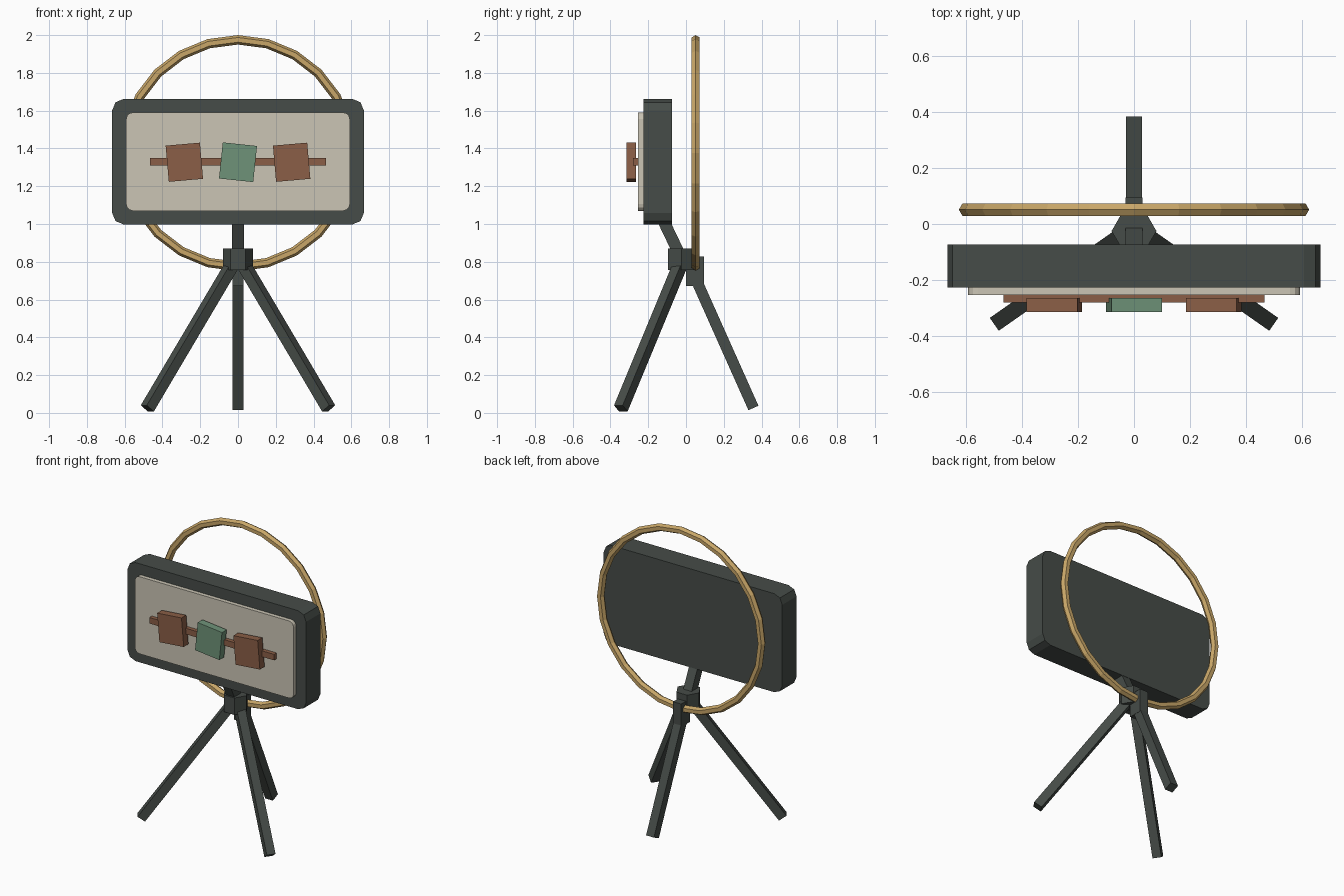
import bpy
import bmesh
import math
from mathutils import Matrix, Vector

old = bpy.data.objects.get("Cube")
if old:
    bpy.data.objects.remove(old, do_unlink=True)


def material(name, rgb):
    """Flat colour from 0-255 display values."""
    linear = [((c / 255 + 0.055) / 1.055) ** 2.4 for c in rgb] + [1]
    mat = bpy.data.materials.new(name)
    mat.use_nodes = True
    mat.diffuse_color = linear
    mat.node_tree.nodes["Principled BSDF"].inputs["Base Color"].default_value = linear
    return mat


charcoal = material("charcoal", (70, 76, 72))
cream = material("cream", (203, 197, 181))
brown = material("brown", (139, 95, 71))
green = material("green", (110, 146, 120))
gold = material("gold", (200, 166, 104))


def finish(name, bm, mat):
    mesh = bpy.data.meshes.new(name)
    bmesh.ops.recalc_face_normals(bm, faces=bm.faces)
    bm.to_mesh(mesh)
    bm.free()
    mesh.materials.append(mat)
    obj = bpy.data.objects.new(name, mesh)
    bpy.context.collection.objects.link(obj)
    return obj


def box(name, centre, size, mat, tilt=0, radius=0, segments=1):
    """Box, optionally rolled about y and with rounded front corners."""
    bm = bmesh.new()
    bmesh.ops.create_cube(bm, size=1, matrix=Matrix.Diagonal((*size, 1)))
    if radius:
        edges = [e for e in bm.edges
                 if abs(e.verts[0].co.y - e.verts[1].co.y) > size[1] / 2]
        bmesh.ops.bevel(bm, geom=edges, offset=radius, segments=segments,
                        profile=0.5, affect='EDGES')
    obj = finish(name, bm, mat)
    obj.location = centre
    obj.rotation_euler.y = math.radians(tilt)
    return obj


def beam(name, start, end, width, mat):
    """Square bar between two points."""
    start, end = Vector(start), Vector(end)
    axis = end - start
    bm = bmesh.new()
    bmesh.ops.create_cube(bm, size=1, matrix=Matrix.Diagonal((width, width, axis.length, 1)))
    obj = finish(name, bm, mat)
    obj.location = (start + end) / 2
    obj.rotation_euler = axis.to_track_quat('Z', 'Y').to_euler()
    return obj


# Display panel
box("panel_case", (0, -0.15, 1.33), (1.332, 0.152, 0.664), charcoal, radius=0.06, segments=2)
box("panel_face", (0, -0.236, 1.33), (1.184, 0.034, 0.52), cream, radius=0.035, segments=3)

# Rail with three tilted tiles
box("tile_rail", (0, -0.265, 1.33), (0.93, 0.03, 0.04), brown)
for name, x, tilt, mat in (("right_tile", -0.284, -5, brown),
                           ("middle_tile", 0, 6, green),
                           ("left_tile", 0.284, -5, brown)):
    box(name, (x, -0.289, 1.327), (0.182, 0.05, 0.192), mat, tilt)

# Hoop behind the panel: six-sided tube swept in a circle
bm = bmesh.new()
hoop_r, tube_r = 0.6, 0.025
section = []
for i in range(6):
    a = math.tau * i / 6
    section.append(bm.verts.new((0, tube_r * math.sin(a), hoop_r + tube_r * math.cos(a))))
edges = [bm.edges.new((section[i], section[i - 1])) for i in range(6)]
bmesh.ops.spin(bm, geom=section + edges, cent=(0, 0, 0), axis=(0, 1, 0),
               angle=math.tau, steps=24, use_merge=True)
bmesh.ops.remove_doubles(bm, verts=bm.verts, dist=0.0005)
hoop = finish("hoop", bm, gold)
hoop.location = (0, 0.051, 1.375)

# Hexagonal hub
bm = bmesh.new()
bmesh.ops.create_cone(bm, cap_ends=True, segments=6, radius1=0.08, radius2=0.08, depth=0.114,
                      matrix=Matrix.Rotation(math.radians(30), 4, 'Z'))
# Corners point sideways
widest = max(v.co.x for v in bm.verts)
if widest < 0.079:
    bmesh.ops.rotate(bm, verts=bm.verts, matrix=Matrix.Rotation(math.radians(30), 3, 'Z'))
hub = finish("hub", bm, charcoal)
hub.location = (0, -0.025, 0.814)

# Neck, hoop clamp and legs
beam("neck", (0, -0.025, 0.82), (0, -0.145, 1.07), 0.062, charcoal)
box("hoop_clamp", (0, 0.047, 0.75), (0.06, 0.096, 0.156), charcoal)
for side, s in (("left", 1), ("right", -1)):
    beam("front_leg_" + side, (s * 0.03, -0.03, 0.785), (s * 0.48, -0.345, 0.024), 0.056, charcoal)
beam("back_leg", (0, 0.02, 0.78), (0, 0.357, 0.026), 0.058, charcoal)
